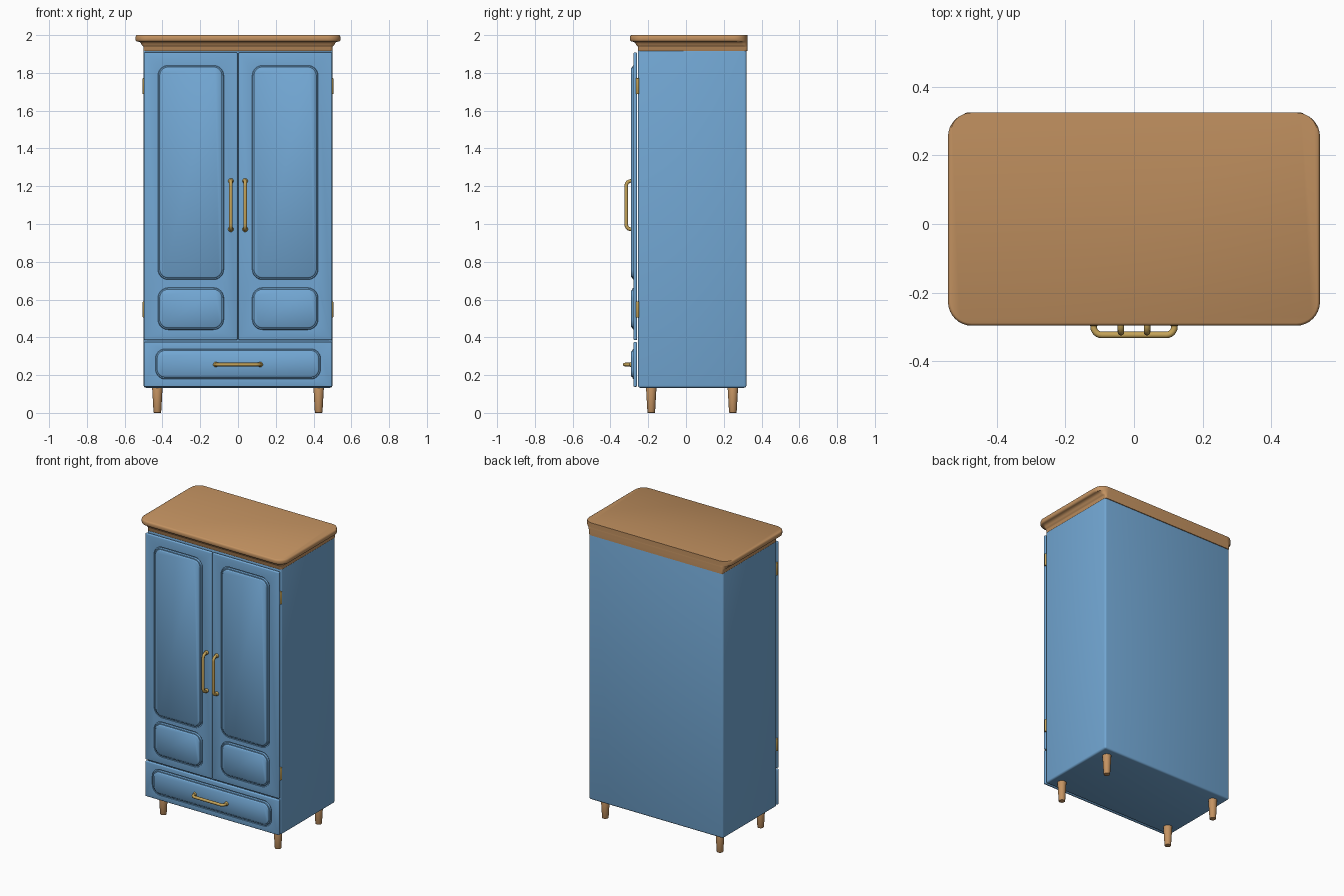
import bpy
import bmesh
from math import cos, sin, pi, radians
from mathutils import Vector

cube = bpy.data.objects.get("Cube")
if cube:
    bpy.data.objects.remove(cube)


def material(name, rgb):
    m = bpy.data.materials.new(name)
    m.use_nodes = True
    m.diffuse_color = (*rgb, 1)
    m.node_tree.nodes["Principled BSDF"].inputs["Base Color"].default_value = (*rgb, 1)
    return m


BLUE = material("blue paint", (0.17, 0.39, 0.66))
WOOD = material("warm wood", (0.55, 0.29, 0.12))
BRASS = material("brass", (0.56, 0.37, 0.10))


def finish(name, bm, mat, angle=40):
    bmesh.ops.recalc_face_normals(bm, faces=bm.faces)
    mesh = bpy.data.meshes.new(name)
    bm.to_mesh(mesh)
    bm.free()
    mesh.materials.append(mat)
    ob = bpy.data.objects.new(name, mesh)
    bpy.context.collection.objects.link(ob)
    smooth(ob, angle)
    return ob


def activate(ob):
    bpy.ops.object.select_all(action="DESELECT")
    ob.select_set(True)
    bpy.context.view_layer.objects.active = ob


def smooth(ob, angle=40):
    activate(ob)
    bpy.ops.object.shade_smooth_by_angle(angle=radians(angle))


def box(name, lo, hi, mat, bevel, segments=3):
    bm = bmesh.new()
    bmesh.ops.create_cube(bm, size=1)
    lo, hi = Vector(lo), Vector(hi)
    for v in bm.verts:
        v.co = (lo + hi) / 2 + v.co * (hi - lo)
    bmesh.ops.bevel(bm, geom=bm.edges[:], offset=bevel, segments=segments,
                    profile=0.5, affect="EDGES")
    return finish(name, bm, mat)


def rounded_rect(a0, a1, b0, b1, r, steps=8):
    """Outline of a rounded rectangle as pairs."""
    pts = []
    corners = [(a1 - r, b1 - r), (a0 + r, b1 - r), (a0 + r, b0 + r), (a1 - r, b0 + r)]
    for q, (a, b) in enumerate(corners):
        for i in range(steps + 1):
            t = (q + i / steps) * pi / 2
            pts.append((a + r * cos(t), b + r * sin(t)))
    return pts


def loft(name, rings, mat, closed_caps=True):
    """Skin a stack of equal-length rings."""
    bm = bmesh.new()
    loops = [[bm.verts.new(p) for p in ring] for ring in rings]
    n = len(loops[0])
    for low, high in zip(loops, loops[1:]):
        for i in range(n):
            j = (i + 1) % n
            bm.faces.new((low[i], low[j], high[j], high[i]))
    if closed_caps:
        bm.faces.new(loops[0])
        bm.faces.new(loops[-1])
    return finish(name, bm, mat)


def panel_rings(rect, radius, steps):
    """Rings facing the front, from (inset, y) steps."""
    x0, x1, z0, z1 = rect
    return [[(a, y, b) for a, b in rounded_rect(x0 + d, x1 - d, z0 + d, z1 - d, radius - d)]
            for d, y in steps]


FACE, FLOOR, RAISED = -0.278, -0.271, -0.290


def panelled_front(name, x0, x1, z0, z1, rects, radius):
    """Slab with grooves sunk around raised, rounded panels."""
    slab = box(name, (x0, FACE, z0), (x1, -0.259, z1), BLUE, 0.006)
    for k, rect in enumerate(rects):
        cutter = loft("groove_cutter", panel_rings(rect, radius, [(0, -0.31), (0, FLOOR)]), BLUE)
        cutter.hide_render = True
        mod = slab.modifiers.new("groove", "BOOLEAN")
        mod.operation = "DIFFERENCE"
        mod.solver = "EXACT"
        mod.object = cutter
        activate(slab)
        bpy.ops.object.modifier_apply(modifier=mod.name)
        bpy.data.objects.remove(cutter)
        loft(f"{name}_panel_{k + 1}", panel_rings(rect, radius, [
            (0.007, FLOOR + 0.001), (0.007, FACE), (0.010, FACE - 0.004),
            (0.016, FACE - 0.005), (0.018, RAISED + 0.003), (0.022, RAISED)]), BLUE)
    smooth(slab)


def handle(name, centre, along, half):
    """Bowed bar pull with round feet."""
    c, d, out = Vector(centre), Vector(along), Vector((0, -1, 0))
    reach, bend, r, n = 0.036, 0.024, 0.0095, 12
    path = [c - d * half]
    for s in (-1, 1):
        arc = []
        for i in range(7):
            t = i / 6 * pi / 2
            arc.append(c + d * s * (half - bend + bend * cos(t))
                       + out * (reach - bend + bend * sin(t)))
        path += arc if s < 0 else arc[::-1]
    path.append(c + d * half)
    side = d.cross(out)
    rings = []
    for i, p in enumerate(path):
        tangent = (path[min(i + 1, len(path) - 1)] - path[max(i - 1, 0)]).normalized()
        across = side.cross(tangent)
        rings.append([p + r * (side * cos(k * 2 * pi / n) + across * sin(k * 2 * pi / n))
                      for k in range(n)])
    loft(name, rings, BRASS)
    for s in (-1, 1):
        bm = bmesh.new()
        bmesh.ops.create_uvsphere(bm, u_segments=16, v_segments=8, radius=0.0145)
        for v in bm.verts:
            v.co = v.co * 0.98 + c + d * s * half
        finish(f"{name}_foot", bm, BRASS)


def cone(name, centre, r_low, r_high, height, mat, bevel):
    bm = bmesh.new()
    bmesh.ops.create_cone(bm, cap_ends=True, segments=24, radius1=r_low,
                          radius2=r_high, depth=height)
    rims = [e for e in bm.edges if abs(e.verts[0].co.z - e.verts[1].co.z) < 1e-5]
    bmesh.ops.bevel(bm, geom=rims, offset=bevel, segments=2, profile=0.5, affect="EDGES")
    for v in bm.verts:
        v.co += Vector(centre)
    finish(name, bm, mat)


# Carcass
box("cabinet_body", (-0.5, -0.254, 0.133), (0.5, 0.32, 1.925), BLUE, 0.012)

# Crown: moulded front and sides, flat back
profile = [(-0.002, 1.915), (0.0, 1.918), (0.0, 1.936), (0.003, 1.941), (0.008, 1.945),
           (0.011, 1.951), (0.015, 1.958), (0.021, 1.963), (0.030, 1.966), (0.037, 1.967),
           (0.041, 1.971), (0.043, 1.977), (0.043, 1.990), (0.040, 1.997), (0.035, 2.0)]
loft("crown_top", [[(a, b, z) for a, b in rounded_rect(
    -0.5 - o, 0.5 + o, -0.254 - o, 0.325, 0.014 + 1.3 * max(o, 0))]
    for o, z in profile], WOOD)

# Doors with two panels each, hinges and pulls
for s, label in ((1, "left"), (-1, "right")):
    def span(a, b):
        return sorted((s * a, s * b))
    upper = (*span(0.068, 0.431), 0.698, 1.847)
    lower = (*span(0.068, 0.431), 0.433, 0.670)
    panelled_front(f"{label}_door", *span(0.003, 0.498), 0.385, 1.908, (upper, lower), 0.062)
    handle(f"{label}_door_handle", (s * 0.038, -0.280, 1.10), (0, 0, 1), 0.128)
    for z in (0.547, 1.73):
        cone(f"{label}_hinge", (s * 0.496, -0.257, z), 0.0085, 0.0085, 0.084, BRASS, 0.002)

# Drawer
panelled_front("drawer", -0.498, 0.498, 0.138, 0.376, [(-0.444, 0.444, 0.172, 0.346)], 0.058)
handle("drawer_handle", (0, -0.288, 0.256), (1, 0, 0), 0.118)

# Tapered legs
for x in (-0.427, 0.427):
    for y, label in ((-0.184, "front"), (0.248, "back")):
        cone(f"{label}_leg", (x, y, 0.07), 0.020, 0.028, 0.14, WOOD, 0.003)
